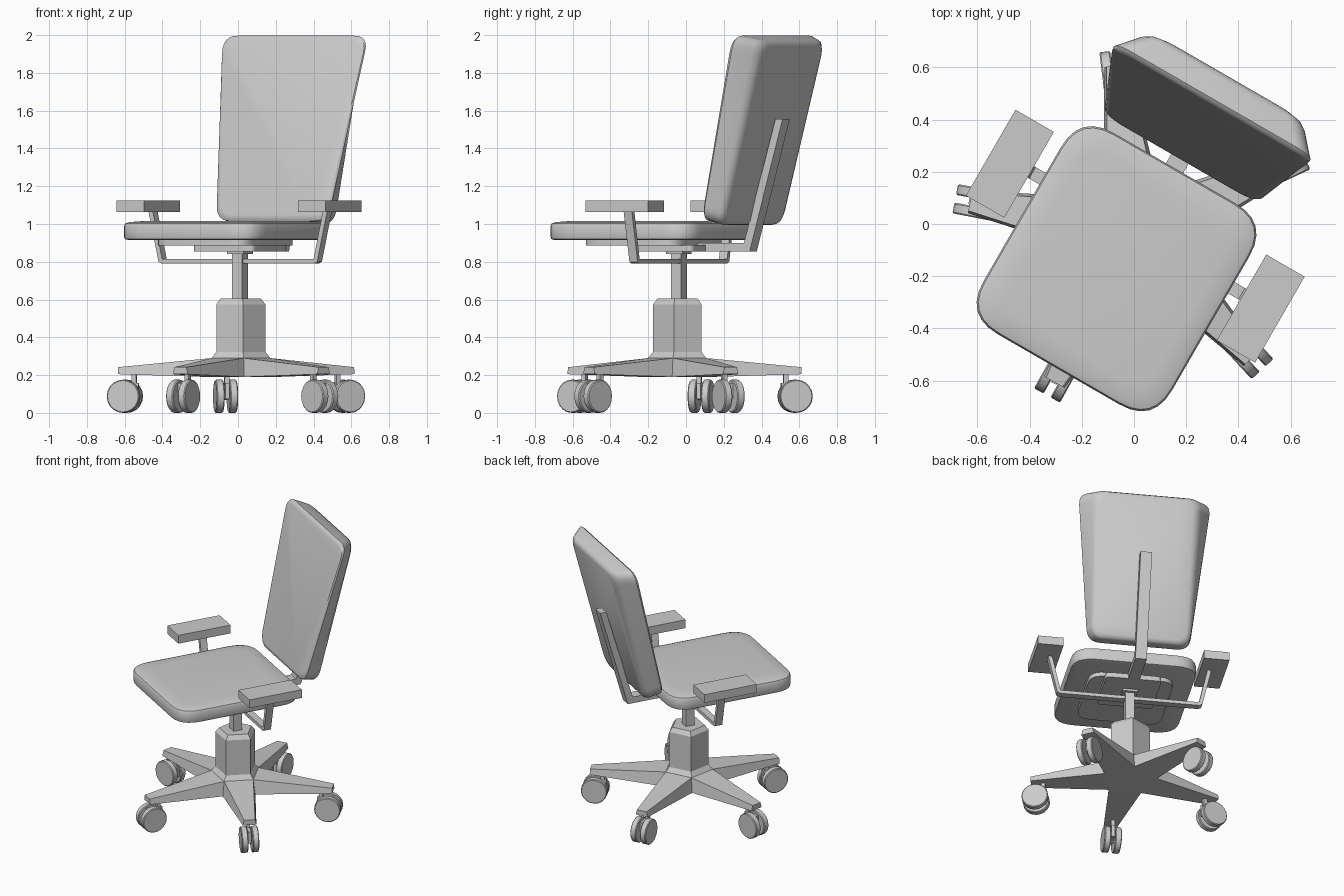
import bpy, bmesh, math
from mathutils import Matrix, Vector

if "Cube" in bpy.data.objects:
    bpy.data.objects.remove(bpy.data.objects["Cube"])

PIVOT = Matrix.Translation((0.01, -0.038, 0))
UPPER = PIVOT @ Matrix.Rotation(math.radians(-30), 4, 'Z')   # swivelled top half


def loft(name, rings, matrix, smooth=False):
    """Closed solid through a list of equal-length rings."""
    bm = bmesh.new()
    vs = [[bm.verts.new(p) for p in r] for r in rings]
    n = len(vs[0])
    for a, b in zip(vs, vs[1:]):
        for i in range(n):
            bm.faces.new((a[i], a[(i + 1) % n], b[(i + 1) % n], b[i]))
    bm.faces.new(vs[0])
    bm.faces.new(vs[-1])
    bmesh.ops.recalc_face_normals(bm, faces=bm.faces)
    me = bpy.data.meshes.new(name)
    bm.to_mesh(me)
    bm.free()
    ob = bpy.data.objects.new(name, me)
    bpy.context.collection.objects.link(ob)
    ob.matrix_world = matrix
    if smooth:
        bpy.ops.object.select_all(action='DESELECT')
        ob.select_set(True)
        bpy.context.view_layer.objects.active = ob
        bpy.ops.object.shade_smooth_by_angle(angle=math.radians(40))
    return ob


def rounded(pts, r, n=6):
    """Round every corner of a 2D outline."""
    out = []
    for i, p in enumerate(pts):
        c = Vector(p)
        a = c + (Vector(pts[i - 1]) - c).normalized() * r
        b = c + (Vector(pts[(i + 1) % len(pts)]) - c).normalized() * r
        for k in range(n + 1):
            t = k / n
            out.append(a * (1 - t) ** 2 + c * 2 * t * (1 - t) + b * t * t)
    return out


def pad(name, w, d, r, y, profile, smooth=True):
    """Rounded slab from (inset, z) steps, centred at local y."""
    rings = []
    for inset, z in profile:
        a, b = w / 2 - inset, d / 2 - inset
        pts = rounded([(-a, -b), (a, -b), (a, b), (-a, b)], r - inset * 0.6)
        rings.append([(p.x, p.y + y, z) for p in pts])
    loft(name, rings, UPPER, smooth)


def box(name, size, centre, matrix):
    x, y, z = (s / 2 for s in size)
    sq = [(-x, -y), (x, -y), (x, y), (-x, y)]
    loft(name, [[(a + centre[0], b + centre[1], centre[2] + h) for a, b in sq]
                for h in (-z, z)], matrix)


# Seat cushion and the plates beneath it
pad("seat", 0.835, 0.89, 0.15, -0.154,
    [(0.02, 0.915), (0.004, 0.92), (0, 0.932), (0, 0.99), (0.006, 1.003), (0.025, 1.01), (0.09, 1.016)])
pad("seat_pan", 0.56, 0.58, 0.1, -0.154, [(0, 0.885), (0, 0.92)])
pad("tilt_mechanism", 0.37, 0.37, 0.03, 0.0, [(0, 0.855), (0, 0.89)])
box("post_cap", (0.1, 0.1, 0.02), (0, 0, 0.85), UPPER)

# Backrest: leaning slab, wider at the front top edge than at the rear
lean = math.atan(0.26)
s, c = math.sin(lean), math.cos(lean)
T, L = 0.13, 1.013
rings = []
for w, inset in [(0, 0.03), (0.004, 0.012), (0.015, 0), (T - 0.03, 0), (T - 0.01, 0.009), (T, 0.03)]:
    f = w / T
    top = 0.457 + (0.34 - 0.457) * f - inset
    bot = 0.342 + (0.33 - 0.342) * f - inset
    pts = rounded([(-bot, inset), (bot, inset), (top, L - inset), (-top, L - inset)], 0.085)
    rings.append([(p.x, 0.325 + p.y * s + w * c, 1.02 + p.y * c - w * s) for p in pts])
loft("backrest", rings, UPPER, True)

# Bent bar carrying the backrest
bar = [(0, 0.855), (0.455, 0.855), (0.656, 1.555), (0.612, 1.555), (0.42, 0.90), (0, 0.90)]
loft("back_bar", [[(x, y, z) for y, z in bar] for x in (-0.038, 0.038)], UPPER)

# Arm frame: one U-shaped strip under the seat, with a pad on each side
half = [(0.465, 0.79), (0.485, 0.80), (0.547, 1.07), (0.52, 1.07), (0.463, 0.814)]
frame = half + [(-x, z) for x, z in reversed(half)]
loft("arm_frame", [[(x, y, z) for x, z in frame] for y in (-0.022, 0.028)], UPPER)
for side in (-1, 1):
    box("armrest_pad", (0.17, 0.38, 0.06), (side * 0.555, -0.01, 1.094), UPPER)

# Seat post and five-sided column
box("seat_post", (0.062, 0.062, 0.28), (0, 0, 0.72), UPPER)


def penta(r, z):
    return [(r * math.cos(math.radians(61 + 72 * k)), r * math.sin(math.radians(61 + 72 * k)), z)
            for k in range(5)]


loft("column", [penta(0.185, 0.19), penta(0.165, 0.29), penta(0.138, 0.322),
                penta(0.138, 0.575), penta(0.113, 0.605)], PIVOT)


def cylinder(name, r, start, end, matrix, n=20, bevel=0.0):
    """Cylinder along local y (start/end are y) with chamfered rims."""
    steps = [(start, r - bevel), (start + bevel, r), (end - bevel, r), (end, r - bevel)]
    if not bevel:
        steps = [(start, r), (end, r)]
    loft(name, [[(q * math.cos(2 * math.pi * k / n), y, q * math.sin(2 * math.pi * k / n))
                 for k in range(n)] for y, q in steps], matrix, True)


# Five tapered legs, each with a twin-wheel caster
c36, s36 = math.cos(math.pi / 5), math.sin(math.pi / 5)
for k in range(5):
    M = PIVOT @ Matrix.Rotation(math.radians(25 + 72 * k), 4, 'Z')
    leg = []
    for r, zi, half_tip, zo in [(0.185, 0.19, 0.045, 0.205), (0.165, 0.29, 0.036, 0.242)]:
        leg.append([(r * c36, -r * s36, zi), (0.65, -half_tip, zo),
                    (0.65, half_tip, zo), (r * c36, r * s36, zi)])
    loft("leg", leg, M)
    W = M @ Matrix.Translation((0.62, 0, 0.088))
    for side in (-1, 1):
        y0, y1 = sorted((side * 0.015, side * 0.057))
        cylinder("caster_wheel", 0.088, y0, y1, W, bevel=0.005)
    cylinder("caster_axle", 0.02, -0.03, 0.03, W, 10)
    box("caster_fork", (0.11, 0.022, 0.085), (0.60, 0, 0.115), M)
    box("caster_stem", (0.025, 0.025, 0.09), (0.57, 0, 0.175), M)
